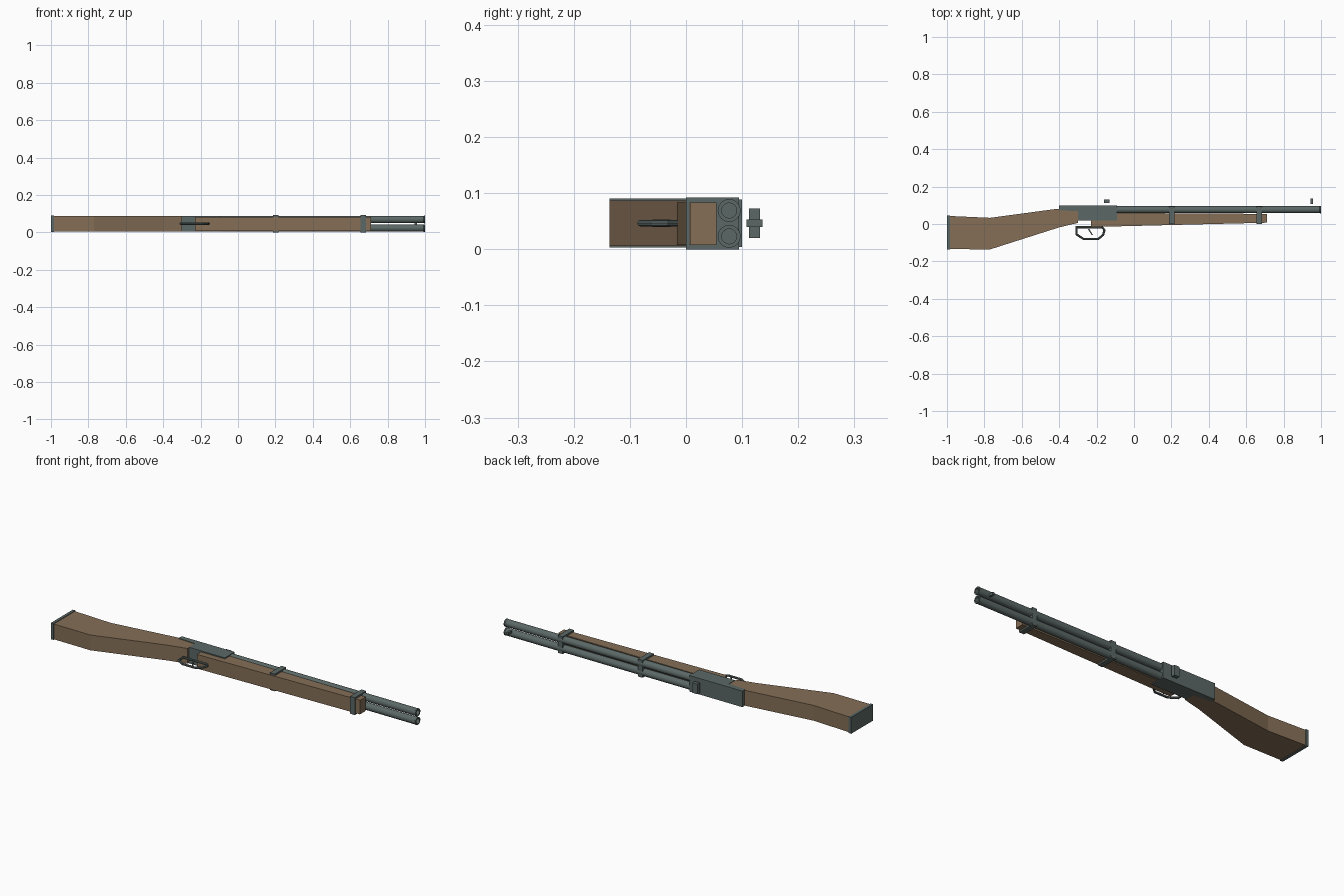
import bpy, bmesh, math
from mathutils import Vector

if "Cube" in bpy.data.objects:
    bpy.data.objects.remove(bpy.data.objects["Cube"])


def material(name, rgb):
    m = bpy.data.materials.new(name)
    m.diffuse_color = (*rgb, 1)
    m.use_nodes = True
    m.node_tree.nodes["Principled BSDF"].inputs["Base Color"].default_value = m.diffuse_color
    return m


WOOD = material("walnut_wood", (0.235, 0.158, 0.095))
STEEL = material("blued_steel", (0.105, 0.14, 0.132))


def finish(bm, name, mat):
    bmesh.ops.recalc_face_normals(bm, faces=bm.faces)
    me = bpy.data.meshes.new(name)
    bm.to_mesh(me)
    bm.free()
    me.materials.append(mat)
    ob = bpy.data.objects.new(name, me)
    bpy.context.collection.objects.link(ob)
    return ob


def prism(name, pts, z0, z1, mat):
    """Extrude a side outline (x, y) from z0 to z1."""
    bm = bmesh.new()
    f = bm.faces.new([bm.verts.new((x, y, z0)) for x, y in pts])
    g = bmesh.ops.extrude_face_region(bm, geom=[f])
    verts = [v for v in g["geom"] if isinstance(v, bmesh.types.BMVert)]
    bmesh.ops.translate(bm, verts=verts, vec=(0, 0, z1 - z0))
    return finish(bm, name, mat)


def box(name, x0, x1, y0, y1, z0, z1, mat):
    return prism(name, [(x0, y0), (x1, y0), (x1, y1), (x0, y1)], z0, z1, mat)


def lathe(name, profile, cy, cz, mat, n=16):
    """Spin (x, radius) points round a line along x, capping both ends."""
    bm = bmesh.new()
    rings = [[bm.verts.new((x, cy + r * math.cos(2 * math.pi * i / n),
                            cz + r * math.sin(2 * math.pi * i / n)))
              for i in range(n)] for x, r in profile]
    for a, b in zip(rings, rings[1:]):
        for i in range(n):
            j = (i + 1) % n
            bm.faces.new((a[i], a[j], b[j], b[i]))
    bm.faces.new(rings[0])
    bm.faces.new(rings[-1])
    ob = finish(bm, name, mat)
    bpy.ops.object.select_all(action='DESELECT')
    ob.select_set(True)
    bpy.context.view_layer.objects.active = ob
    bpy.ops.object.shade_smooth_by_angle(angle=math.radians(40))


def loop_tube(name, pts, r, cz, mat, n=8):
    """Round bar following a closed loop of (x, y) points, mitred at corners."""
    bm = bmesh.new()
    rings = []
    for k, p in enumerate(pts):
        p = Vector(p)
        d0 = (p - Vector(pts[k - 1])).normalized()
        d1 = (Vector(pts[(k + 1) % len(pts)]) - p).normalized()
        t = (d0 + d1).normalized()
        side = Vector((t.y, -t.x)) / max(t.dot(d0), 0.4)
        ring = []
        for i in range(n):
            a = 2 * math.pi * i / n
            q = p + side * r * math.cos(a)
            ring.append(bm.verts.new((q.x, q.y, cz + r * math.sin(a))))
        rings.append(ring)
    for k in range(len(rings)):
        a, b = rings[k - 1], rings[k]
        for i in range(n):
            j = (i + 1) % n
            bm.faces.new((a[i], a[j], b[j], b[i]))
    return finish(bm, name, mat)


# Wooden stock and butt plate
prism("stock", [(-0.987, -0.134), (-0.77, -0.136), (-0.40, -0.018), (-0.30, 0.006),
                (-0.30, 0.076), (-0.38, 0.083), (-0.42, 0.08), (-0.77, 0.033),
                (-0.987, 0.043)], 0.006, 0.087, WOOD)
box("butt_plate", -1.0, -0.985, -0.136, 0.046, 0.003, 0.09, STEEL)

# Receiver with a tang running back over the wrist
prism("receiver", [(-0.40, 0.10), (-0.09, 0.10), (-0.09, 0.018), (-0.30, 0.018),
                   (-0.30, 0.068), (-0.40, 0.074)], 0.004, 0.089, STEEL)

# Wooden fore-end
prism("fore_end", [(-0.23, -0.016), (0.71, 0.007), (0.71, 0.054), (-0.23, 0.06)],
      0.008, 0.083, WOOD)

# Twin barrels with hollow muzzles
for side, z in (("right", 0.023), ("left", 0.069)):
    lathe(side + "_barrel", [(-0.12, 0.0193), (0.993, 0.0193), (0.994, 0.0205),
                             (1.0, 0.0205), (1.0, 0.0135), (0.9, 0.0135)],
          0.077, z, STEEL)

# Barrel bands
for name, x in (("rear_band", 0.202), ("front_band", 0.67)):
    box(name, x - 0.014, x + 0.014, 0.0, 0.0945, 0.0, 0.092, STEEL)

# Trigger guard and trigger
loop_tube("trigger_guard", [(-0.308, -0.017), (-0.170, -0.017), (-0.158, -0.033),
                            (-0.165, -0.058), (-0.192, -0.081), (-0.268, -0.081),
                            (-0.308, -0.055)], 0.0058, 0.0465, STEEL)
prism("trigger", [(-0.246, -0.028), (-0.238, -0.028), (-0.219, -0.060),
                  (-0.226, -0.060)], 0.040, 0.053, STEEL)

# Sights
box("rear_sight", -0.16, -0.13, 0.112, 0.132, 0.020, 0.073, STEEL)
box("front_sight", 0.944, 0.956, 0.108, 0.136, 0.040, 0.053, STEEL)
